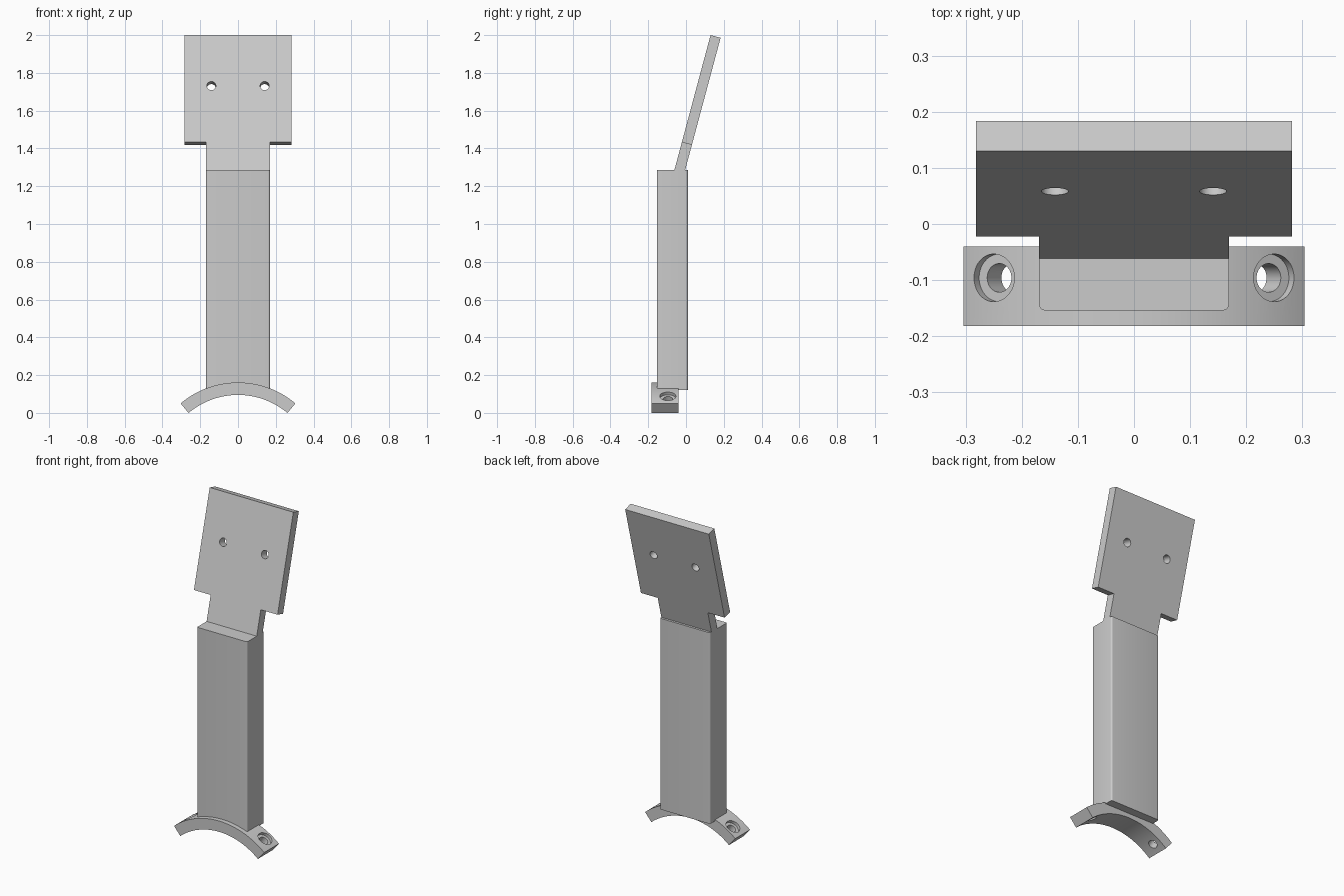
import bpy, bmesh, math
from mathutils import Matrix, Vector

if "Cube" in bpy.data.objects:
    bpy.data.objects.remove(bpy.data.objects["Cube"])

grey = bpy.data.materials.new("plain grey")
grey.use_nodes = True
grey.diffuse_color = (0.6, 0.6, 0.6, 1)
grey.node_tree.nodes["Principled BSDF"].inputs["Base Color"].default_value = (0.6, 0.6, 0.6, 1)


def make_object(name, bm):
    bmesh.ops.recalc_face_normals(bm, faces=bm.faces)
    mesh = bpy.data.meshes.new(name)
    bm.to_mesh(mesh)
    bm.free()
    mesh.materials.append(grey)
    obj = bpy.data.objects.new(name, mesh)
    bpy.context.collection.objects.link(obj)
    return obj


def extrude_profile(points, depth):
    """Closed XZ outline pushed along +y."""
    bm = bmesh.new()
    face = bm.faces.new([bm.verts.new((x, 0, z)) for x, z in points])
    new = bmesh.ops.extrude_face_region(bm, geom=[face])["geom"]
    verts = [v for v in new if isinstance(v, bmesh.types.BMVert)]
    bmesh.ops.translate(bm, verts=verts, vec=(0, depth, 0))
    return bm


def drill(target, centre, axis, radius, start, end):
    """Cut a round hole between two offsets along an axis."""
    axis = Vector(axis).normalized()
    middle = Vector(centre) + axis * (start + end) / 2
    place = Matrix.Translation(middle) @ axis.to_track_quat("Z", "Y").to_matrix().to_4x4()
    bm = bmesh.new()
    bmesh.ops.create_cone(bm, cap_ends=True, segments=40, radius1=radius, radius2=radius,
                          depth=abs(end - start), matrix=place)
    cutter = make_object("hole_cutter", bm)
    cutter.hide_render = True
    mod = target.modifiers.new("hole", "BOOLEAN")
    mod.operation = "DIFFERENCE"
    mod.solver = "EXACT"
    mod.object = cutter
    bpy.context.view_layer.objects.active = target
    bpy.ops.object.modifier_apply(modifier=mod.name)
    bpy.data.objects.remove(cutter)


def smooth(obj):
    bpy.ops.object.select_all(action="DESELECT")
    obj.select_set(True)
    bpy.context.view_layer.objects.active = obj
    bpy.ops.object.shade_smooth_by_angle(angle=math.radians(30))


# Curved clamp saddle
outer, inner, centre_z = 0.472, 0.406, -0.311
half_angle, steps = math.radians(40.1), 48
angles = [half_angle * (2 * i / steps - 1) for i in range(steps + 1)]
outline = [(outer * math.sin(a), centre_z + outer * math.cos(a)) for a in angles]
outline += [(inner * math.sin(a), centre_z + inner * math.cos(a)) for a in reversed(angles)]
bm = extrude_profile(outline, 0.142)
bmesh.ops.translate(bm, verts=bm.verts, vec=(0, -0.182, 0))
saddle = make_object("clamp_saddle", bm)

# Counterbored radial screw holes
for side in (-1, 1):
    tilt = side * math.radians(32)
    axis = Vector((math.sin(tilt), 0, math.cos(tilt)))
    top = axis * outer + Vector((0, -0.096, centre_z))
    drill(saddle, top, axis, 0.0255, -0.15, 0.1)
    drill(saddle, top, axis, 0.0425, -0.019, 0.1)
smooth(saddle)

# Upright post with softened vertical edges
post_top = 1.287
bm = extrude_profile([(-0.169, 0.122), (0.169, 0.122), (0.169, post_top), (-0.169, post_top)], 0.164)
bmesh.ops.translate(bm, verts=bm.verts, vec=(0, -0.154, 0))
upright = [e for e in bm.edges if abs(e.verts[0].co.z - e.verts[1].co.z) > 0.5]
bmesh.ops.bevel(bm, geom=upright, offset=0.01, segments=5, profile=0.5, affect="EDGES")
smooth(make_object("post", bm))

# Tilted mounting plate with a narrow neck, trimmed flat on the post
lean = Matrix.Translation((0, 0.13, 2)) @ Matrix.Rotation(math.radians(-15), 4, "X")
half = [(0.169, -0.8), (0.169, -0.587), (0.282, -0.587), (0.282, 0)]
bm = extrude_profile(half + [(-x, z) for x, z in reversed(half)], 0.055)
bmesh.ops.transform(bm, matrix=lean, verts=bm.verts)
cut = bmesh.ops.bisect_plane(bm, geom=bm.verts[:] + bm.edges[:] + bm.faces[:],
                             plane_co=(0, 0, post_top), plane_no=(0, 0, 1), clear_inner=True)
bmesh.ops.holes_fill(bm, edges=[e for e in bm.edges if e.is_boundary])
plate = make_object("mounting_plate", bm)

# Plate screw holes
for side in (-1, 1):
    drill(plate, lean @ Vector((side * 0.141, 0, -0.278)), lean.to_3x3() @ Vector((0, 1, 0)),
          0.024, -0.1, 0.15)
smooth(plate)
